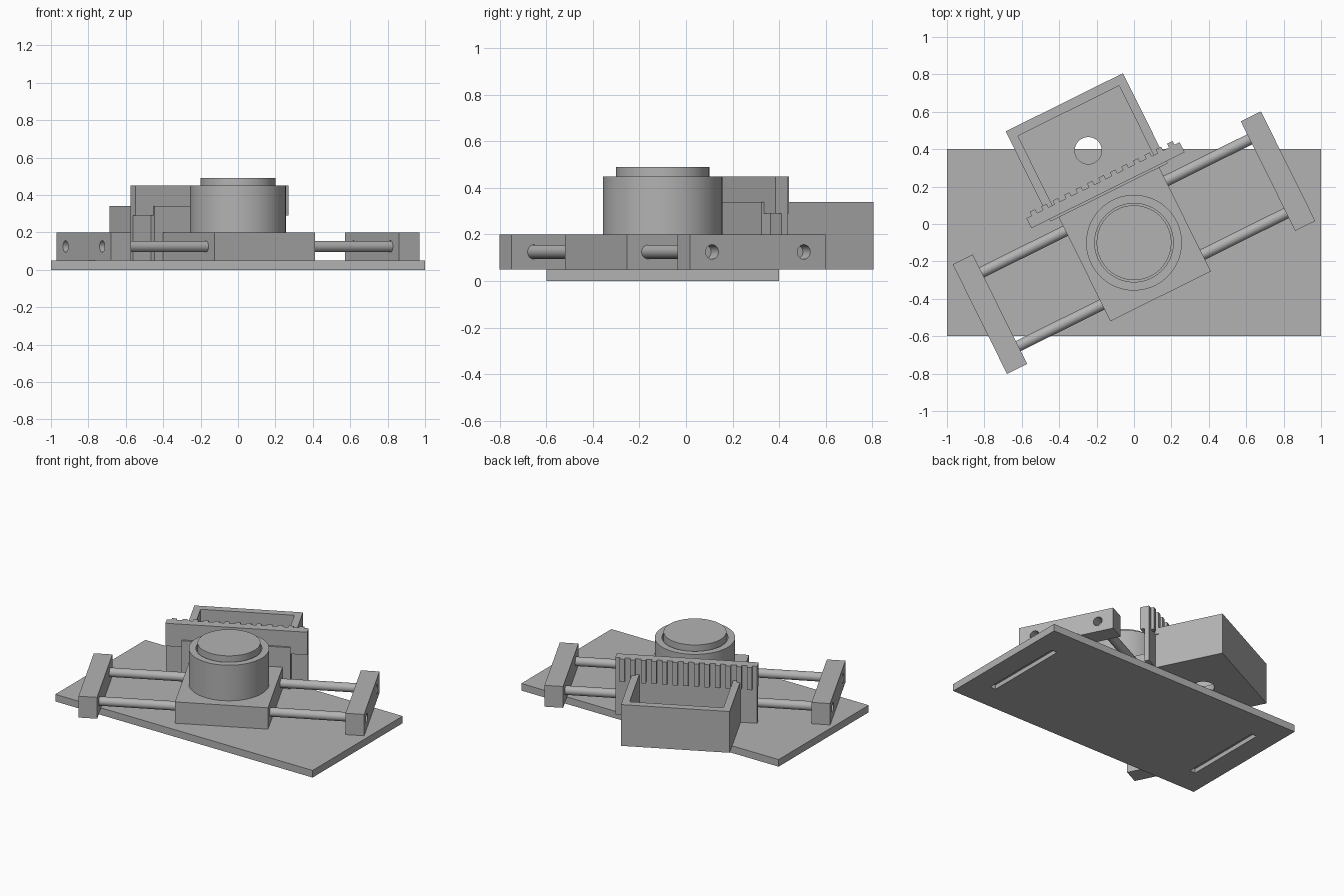
import bpy, bmesh, math
from mathutils import Matrix, Vector

if "Cube" in bpy.data.objects:
    bpy.data.objects.remove(bpy.data.objects["Cube"], do_unlink=True)

GREY = (0.45, 0.45, 0.45, 1)
mat = bpy.data.materials.new("plain grey")
mat.use_nodes = True
mat.diffuse_color = GREY
mat.node_tree.nodes["Principled BSDF"].inputs["Base Color"].default_value = GREY

# The mechanism sits turned on the base plate
TURN = Matrix.Translation((0, -0.1, 0)) @ Matrix.Rotation(math.radians(26.4), 4, "Z")
FLAT = Matrix.Identity(4)


def add(name, bm, frame):
    bmesh.ops.recalc_face_normals(bm, faces=bm.faces)
    mesh = bpy.data.meshes.new(name)
    bm.to_mesh(mesh)
    bm.free()
    mesh.materials.append(mat)
    obj = bpy.data.objects.new(name, mesh)
    bpy.context.collection.objects.link(obj)
    obj.matrix_world = frame
    return obj


def box(name, x, y, z, frame=TURN):
    lo, hi = Vector((x[0], y[0], z[0])), Vector((x[1], y[1], z[1]))
    bm = bmesh.new()
    bmesh.ops.create_cube(bm, size=1, matrix=Matrix.Translation((lo + hi) / 2)
                          @ Matrix.Diagonal((*(hi - lo), 1)))
    return add(name, bm, frame)


def cylinder(name, radius, start, end, frame=TURN):
    start, end = Vector(start), Vector(end)
    axis = end - start
    bm = bmesh.new()
    bmesh.ops.create_cone(bm, cap_ends=True, segments=64, radius1=radius, radius2=radius,
                          depth=axis.length, matrix=Matrix.Translation((start + end) / 2)
                          @ axis.to_track_quat("Z", "Y").to_matrix().to_4x4())
    return smooth(add(name, bm, frame))


def smooth(obj):
    bpy.ops.object.select_all(action="DESELECT")
    obj.select_set(True)
    bpy.context.view_layer.objects.active = obj
    bpy.ops.object.shade_smooth_by_angle(angle=math.radians(30))
    return obj


def cut(obj, *cutters):
    for cutter in cutters:
        mod = obj.modifiers.new("cut", "BOOLEAN")
        mod.operation, mod.solver, mod.object = "DIFFERENCE", "EXACT", cutter
    bpy.context.view_layer.update()
    graph = bpy.context.evaluated_depsgraph_get()
    mesh = bpy.data.meshes.new_from_object(obj.evaluated_get(graph))
    obj.modifiers.clear()
    obj.data = mesh
    for cutter in cutters:
        bpy.data.objects.remove(cutter, do_unlink=True)
    return smooth(obj)


# Base plate with two blind slots underneath
base = box("base_plate", (-1, 1), (-0.6, 0.4), (0, 0.05), FLAT)
cut(base, *[box("slot_cutter", (x - 0.022, x + 0.022), (-0.41, 0.2), (-0.05, 0.03), FLAT)
            for x in (-0.83, 0.83)])

# End blocks with through holes
ROD_Y, ROD_Z, ROD_R = 0.22, 0.125, 0.03
for side, name in ((1, "left_end_block"), (-1, "right_end_block")):
    block = box(name, sorted((side * 0.8, side * 0.92)), (-0.327, 0.327), (0.05, 0.2))
    cut(block, *[cylinder("hole_cutter", ROD_R + 0.001, (side * 0.7, y, ROD_Z), (side, y, ROD_Z))
                 for y in (-ROD_Y, ROD_Y)])

# Guide rods
for y, name in ((-ROD_Y, "front_rod"), (ROD_Y, "back_rod")):
    cylinder(name, ROD_R, (-0.85, y, ROD_Z), (0.85, y, ROD_Z))

# Carriage with its back upright
box("carriage_block", (-0.3, 0.3), (-0.32, 0.3), (0.05, 0.2))
box("carriage_upright", (-0.35, 0.35), (0.3, 0.345), (0.05, 0.34))

# Round housing with a raised core in a narrow gap
housing = cylinder("round_housing", 0.256, (0, 0, 0.2), (0, 0, 0.45))
cut(housing, cylinder("bore_cutter", 0.21, (0, 0, 0.25), (0, 0, 0.6)))
cylinder("housing_core", 0.2, (0, 0, 0.22), (0, 0, 0.49))

# Toothed rack on a thinner backing plate
RACK_X, RACK_BACK, RACK_LOW, TOP = 0.457, 0.373, 0.29, 0.45
box("rack_bar", (-RACK_X, RACK_X), (0.313, RACK_BACK), (RACK_LOW, TOP))
box("rack_backing", (-RACK_X, RACK_X), (0.342, RACK_BACK), (0.05, RACK_LOW))
TEETH = 13
for i in range(TEETH):
    x = -0.41 + i * 0.82 / (TEETH - 1)
    box(f"rack_tooth_{i + 1}", (x - 0.016, x + 0.016), (RACK_BACK, 0.395), (RACK_LOW, TOP))

# Open tray with a drain hole in its floor
tray = box("tray", (-0.35, 0.35), (0.36, 0.838), (0.05, 0.34))
cut(tray, box("tray_cutter", (-0.302, 0.302), (RACK_BACK, 0.787), (0.1, 0.5)),
    cylinder("drain_cutter", 0.072, (0, 0.55, 0), (0, 0.55, 0.2)))
